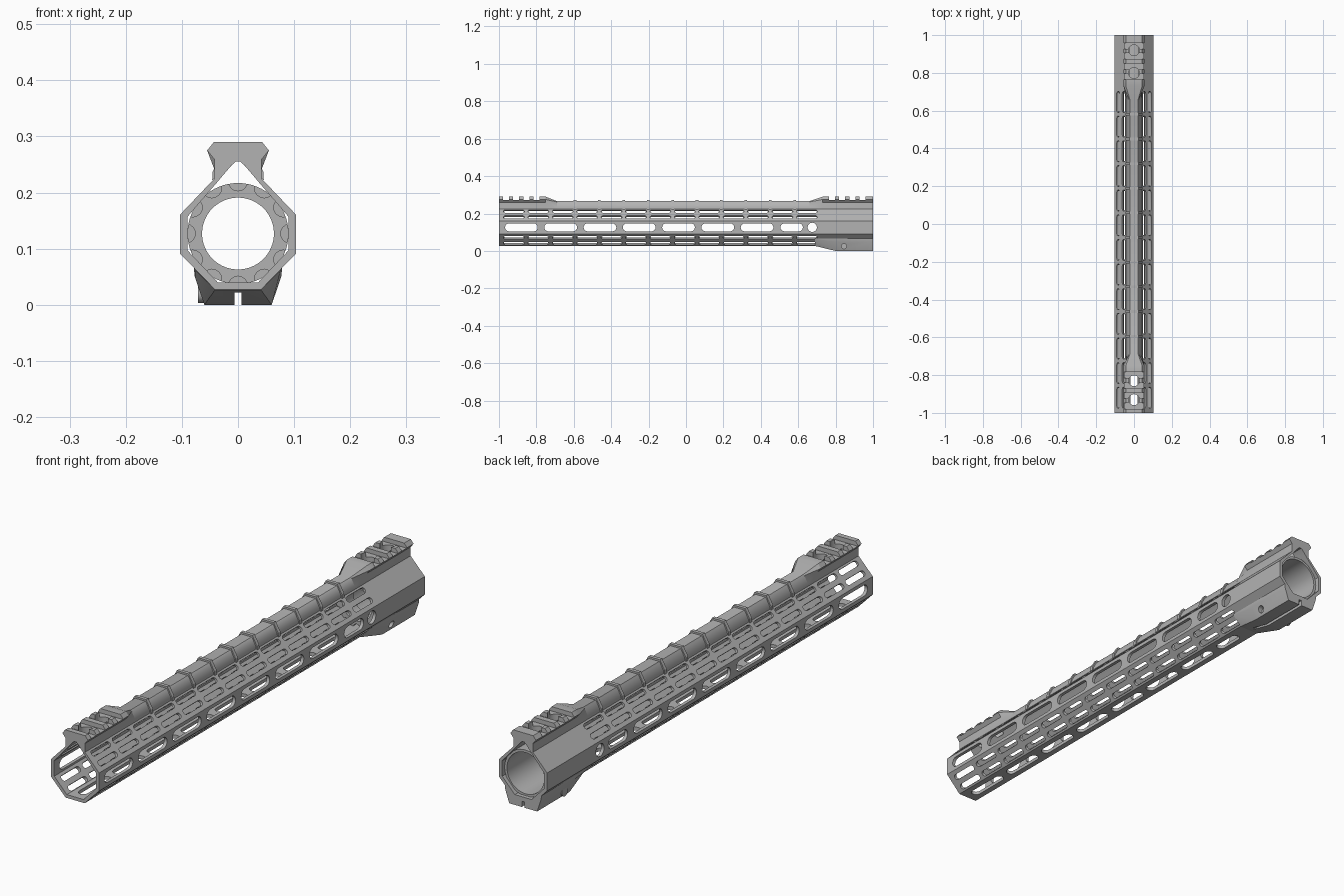
import bpy, bmesh, math
from mathutils import Vector

if "Cube" in bpy.data.objects:
    bpy.data.objects.remove(bpy.data.objects["Cube"], do_unlink=True)

metal = bpy.data.materials.new("grey_metal")
metal.use_nodes = True
grey = (0.45, 0.45, 0.45, 1)
metal.diffuse_color = grey
metal.node_tree.nodes["Principled BSDF"].inputs["Base Color"].default_value = grey


def finish(name, bm):
    bmesh.ops.recalc_face_normals(bm, faces=bm.faces)
    me = bpy.data.meshes.new(name)
    bm.to_mesh(me)
    bm.free()
    me.materials.append(metal)
    ob = bpy.data.objects.new(name, me)
    bpy.context.collection.objects.link(ob)
    return ob


def mirrored(half):
    """Close a right-hand half outline with its mirror image."""
    return half + [(-x, z) for x, z in reversed(half)]


def skin(bm, sections):
    """Skin side walls through (y, outline) sections, return the end loops."""
    loops = [[bm.verts.new((x, y, z)) for x, z in pts] for y, pts in sections]
    n = len(loops[0])
    for a, b in zip(loops, loops[1:]):
        for i in range(n):
            j = (i + 1) % n
            bm.faces.new((a[i], a[j], b[j], b[i]))
    return loops[0], loops[-1]


def solid(bm, sections):
    for loop in skin(bm, sections):
        bm.faces.new(loop)


def box(bm, x0, x1, y0, y1, z0, z1):
    outline = [(x0, z0), (x1, z0), (x1, z1), (x0, z1)]
    solid(bm, [(y0, outline), (y1, outline)])


def slot(bm, y, length, width, x, z, normal, depth=0.03):
    """Rounded slot along y, pushed through the wall along a normal in xz."""
    n = Vector((normal[0], 0, normal[1])).normalized()
    t = Vector((-n.z, 0, n.x))
    r, reach = width / 2, (length - width) / 2
    steps = 8
    rim = []
    for end in (1, -1):
        for i in range(steps + 1):
            if reach == 0 and i == steps:
                continue
            a = math.pi * i / steps - math.pi / 2
            u = end * (reach + r * math.cos(a))
            rim.append(Vector((x, y + u, z)) + t * (end * r * math.sin(a)))
    low = [bm.verts.new(p - n * depth) for p in rim]
    high = [bm.verts.new(p + n * depth) for p in rim]
    bm.faces.new(low)
    bm.faces.new(high)
    for i in range(len(rim)):
        j = (i + 1) % len(rim)
        bm.faces.new((low[i], low[j], high[j], high[i]))


def cut(target, bm):
    cutter = finish("cutter", bm)
    cutter.hide_render = True
    mod = target.modifiers.new("cut", 'BOOLEAN')
    mod.operation, mod.solver, mod.object = 'DIFFERENCE', 'EXACT', cutter
    dg = bpy.context.evaluated_depsgraph_get()
    me = bpy.data.meshes.new_from_object(target.evaluated_get(dg))
    target.modifiers.clear()
    target.data = me
    bpy.data.objects.remove(cutter, do_unlink=True)


# Octagonal tube with a rail at each end and a lower ridge between
body = [(0.042, 0.225), (0.103, 0.161), (0.103, 0.091), (0.041, 0.027)]
rail = mirrored([(0.043, 0.29), (0.055, 0.275), (0.042, 0.259)] + body)
ridge = mirrored([(0.022, 0.266), (0.026, 0.262), (0.040, 0.236)] + body)
bore = mirrored([(0.004, 0.255), (0.011, 0.249), (0.024, 0.234), (0.034, 0.222),
                 (0.09, 0.157), (0.09, 0.097), (0.036, 0.04)])
stations = [(-1, rail), (-0.75, rail), (-0.69, ridge),
            (0.66, ridge), (0.73, rail), (1, rail)]
bm = bmesh.new()
outer = skin(bm, stations)
inner = skin(bm, [(y, bore) for y, _ in stations])
for o, i in zip(outer, inner):
    for k in range(len(o)):
        j = (k + 1) % len(o)
        bm.faces.new((o[k], o[j], i[j], i[k]))
handguard = finish("handguard_tube", bm)

# Slots: two short rows on each sloped face, long rows on sides and bottom
pitch, first = 0.1305, -0.92
bm = bmesh.new()
for side in (1, -1):
    for row_x, rise in ((0.055, 0.086), (0.084, 0.055)):
        for up in (1, -1):
            for i in range(13):
                slot(bm, first + pitch * i, 0.112, 0.022,
                     side * row_x, 0.126 + up * rise, (side, up))
long_slots = [(-0.88 + 0.21 * i, 0.175) for i in range(7)] + [(0.565, 0.12)]
for y, length in long_slots:
    for side in (1, -1):
        slot(bm, y, length, 0.043, side * 0.097, 0.126, (side, 0))
    slot(bm, y, length, 0.036, 0, 0.033, (0, -1))
for side in (1, -1):
    slot(bm, 0.675, 0.05, 0.05, side * 0.097, 0.126, (side, 0))
cut(handguard, bm)

# Cross grooves that form the rail teeth
bm = bmesh.new()
for start in (-0.963, 0.780):
    for i in range(4):
        y = start + 0.0545 * i
        box(bm, -0.08, 0.08, y - 0.016, y + 0.016, 0.273, 0.32)
cut(handguard, bm)

# Round openings in the rails
bm = bmesh.new()
for y in (-0.93, -0.83, 0.80, 0.92):
    slot(bm, y, 0.058, 0.058, 0, 0.275, (0, 1), 0.04)
cut(handguard, bm)

# Raised ribs across the ridge
rib = [(0.025, 0.273), (0.045, 0.238), (0.046, 0.222)]
rib = rib + [(0, 0.2585)] + [(-x, z) for x, z in reversed(rib)]
bm = bmesh.new()
for i in range(10):
    y = first + pitch * (i + 2.5)
    solid(bm, [(y - 0.007, rib), (y + 0.007, rib)])
finish("ridge_ribs", bm)

# Clamp block under the rear, sloping up at its front
block = mirrored([(0.037, 0.034), (0.079, 0.068), (0.077, 0.05), (0.06, 0)])
block_tip = mirrored([(0.037, 0.034), (0.079, 0.068), (0.076, 0.062), (0.041, 0.0265)])
bm = bmesh.new()
solid(bm, [(0.69, block_tip), (0.80, block), (1, block)])
clamp = finish("clamp_block", bm)
bm = bmesh.new()
box(bm, -0.006, 0.006, 0.6, 1.1, -0.02, 0.022)
cut(clamp, bm)
bm = bmesh.new()
slot(bm, 0.845, 0.028, 0.028, 0.075, 0.025, (1, 0), 0.022)
cut(clamp, bm)

# Screw boss on the clamp
bm = bmesh.new()
slot(bm, 0.845, 0.036, 0.036, -0.056, 0.021, (1, 0), 0.015)
finish("clamp_screw", bm)

# Barrel nut: stepped ring with scallops round its front rim
centre_z, sides = 0.127, 64
profile = [(0.064, 0.73), (0.09, 0.73), (0.09, 0.985),
           (0.08, 0.985), (0.08, 0.80), (0.064, 0.80)]
bm = bmesh.new()
rings = []
for k in range(sides):
    a = math.tau * k / sides
    rings.append([bm.verts.new((r * math.sin(a), y, centre_z + r * math.cos(a)))
                  for r, y in profile])
for k in range(sides):
    a, b = rings[k], rings[(k + 1) % sides]
    for i in range(len(profile)):
        j = (i + 1) % len(profile)
        bm.faces.new((a[i], a[j], b[j], b[i]))
nut = finish("barrel_nut", bm)
bm = bmesh.new()
for k in range(12):
    a = math.tau * k / 12
    cx, cz = 0.093 * math.sin(a), centre_z + 0.093 * math.cos(a)
    disc = [(cx + 0.017 * math.cos(math.tau * i / 16), cz + 0.017 * math.sin(math.tau * i / 16))
            for i in range(16)]
    solid(bm, [(0.70, disc), (0.77, disc)])
cut(nut, bm)

# Smooth the curved walls, keep the hard edges
for ob in (handguard, nut, clamp, bpy.data.objects["clamp_screw"]):
    ob.data.polygons.foreach_set("use_smooth", [True] * len(ob.data.polygons))
    ob.data.set_sharp_from_angle(angle=math.radians(25))
